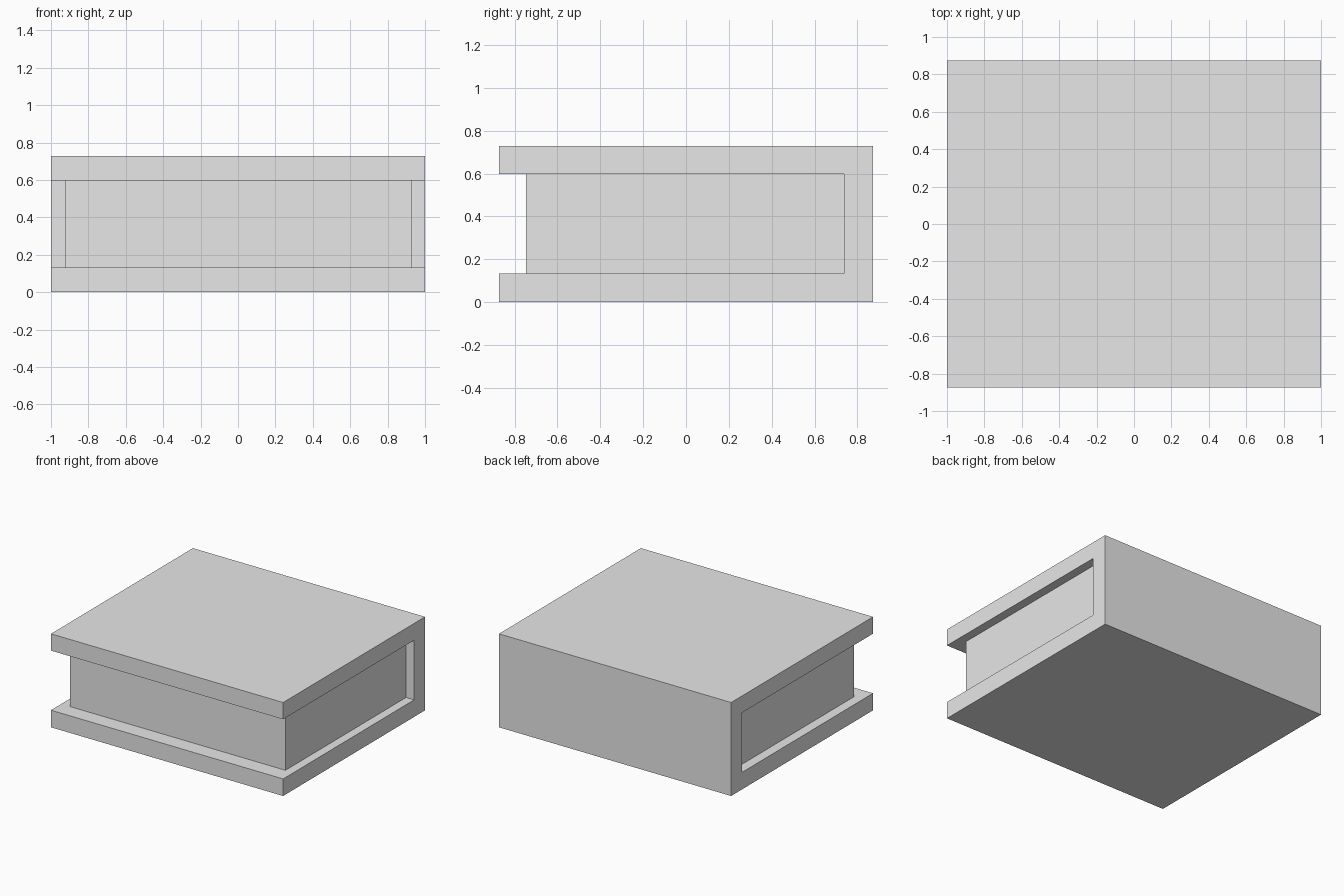
import bpy
import bmesh

# Remove the default cube if present
cube = bpy.data.objects.get("Cube")
if cube:
    bpy.data.objects.remove(cube, do_unlink=True)

# One light grey for the whole book
grey = bpy.data.materials.new("light_grey")
grey.use_nodes = True
colour = (0.8, 0.8, 0.8, 1.0)
grey.diffuse_color = colour
grey.node_tree.nodes["Principled BSDF"].inputs["Base Color"].default_value = colour


def extrude_profile(name, profile, x0, x1):
    """Extrude a (y, z) outline along x into a closed solid."""
    bm = bmesh.new()
    face = bm.faces.new([bm.verts.new((x0, y, z)) for y, z in profile])
    grown = bmesh.ops.extrude_face_region(bm, geom=[face], use_keep_orig=True)
    verts = [g for g in grown["geom"] if isinstance(g, bmesh.types.BMVert)]
    bmesh.ops.translate(bm, verts=verts, vec=(x1 - x0, 0, 0))
    bmesh.ops.recalc_face_normals(bm, faces=bm.faces)
    mesh = bpy.data.meshes.new(name)
    bm.to_mesh(mesh)
    bm.free()
    mesh.materials.append(grey)
    obj = bpy.data.objects.new(name, mesh)
    bpy.context.collection.objects.link(obj)
    return obj


HALF_DEPTH, HEIGHT = 0.873, 0.728
BOARD_BOTTOM, BOARD_TOP = 0.133, 0.597   # inner faces of the two boards
SPINE, FORE_EDGE = 0.738, -0.746         # inner spine face, front of the pages

# Cover: two thick boards joined by the spine at the back
extrude_profile("cover", [
    (-HALF_DEPTH, 0), (HALF_DEPTH, 0), (HALF_DEPTH, HEIGHT), (-HALF_DEPTH, HEIGHT),
    (-HALF_DEPTH, BOARD_TOP), (SPINE, BOARD_TOP),
    (SPINE, BOARD_BOTTOM), (-HALF_DEPTH, BOARD_BOTTOM)], -1, 1)

# Page block: fills the cover, set in from the front and both ends
extrude_profile("page_block", [
    (FORE_EDGE, BOARD_BOTTOM), (SPINE, BOARD_BOTTOM),
    (SPINE, BOARD_TOP), (FORE_EDGE, BOARD_TOP)], -0.923, 0.931)
